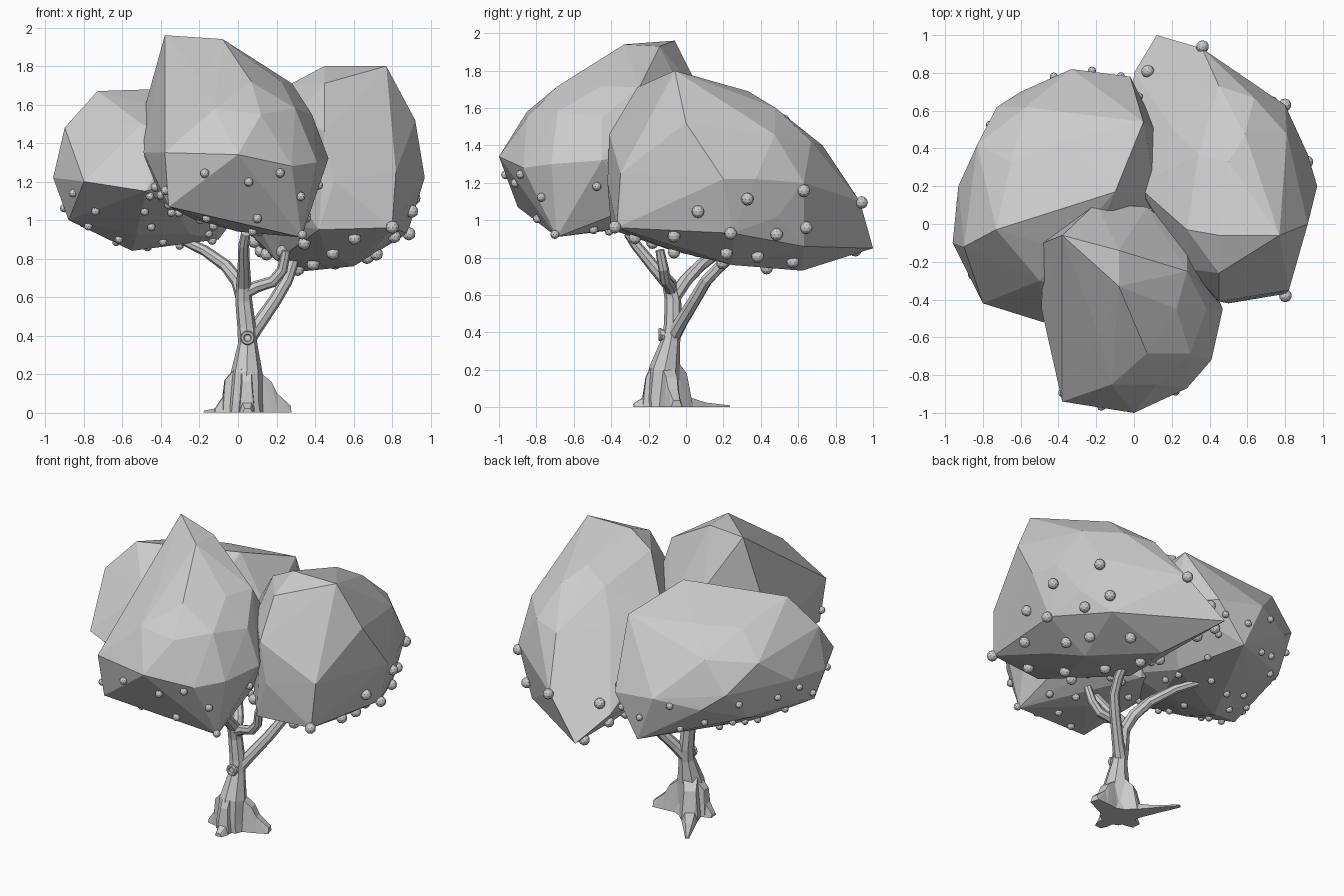
import bpy, bmesh, math, random
from mathutils import Vector
from mathutils.bvhtree import BVHTree

if "Cube" in bpy.data.objects:
    bpy.data.objects.remove(bpy.data.objects["Cube"])

random.seed(7)


def finish(bm, name):
    bmesh.ops.recalc_face_normals(bm, faces=bm.faces[:])
    me = bpy.data.meshes.new(name)
    bm.to_mesh(me)
    bm.free()
    ob = bpy.data.objects.new(name, me)
    bpy.context.collection.objects.link(ob)
    return ob


def add_hull(bm, pts):
    verts = [bm.verts.new(p) for p in pts]
    bmesh.ops.convex_hull(bm, input=verts)
    loose = [v for v in verts if v.is_valid and not v.link_faces]
    bmesh.ops.delete(bm, geom=loose, context='VERTS')


def crown(name, centre, radii, corners):
    """Faceted leaf mass: corner points rounded out by an inner ellipsoid."""
    corners = [Vector(c) for c in corners]
    ico = bmesh.new()
    bmesh.ops.create_icosphere(ico, subdivisions=2, radius=1)
    pts = [Vector([centre[i] + v.co[i] * radii[i] for i in range(3)]) for v in ico.verts]
    ico.free()
    pts = [p for p in pts if min((p - c).length for c in corners) > 0.16]
    bm = bmesh.new()
    add_hull(bm, corners + pts)
    bmesh.ops.recalc_face_normals(bm, faces=bm.faces[:])
    tree = BVHTree.FromBMesh(bm)
    finish(bm, name)
    return tree


def tube(name, path, radii, sides=8):
    """Tapered limb swept along a path with flat sides."""
    path = [Vector(p) for p in path]
    bm = bmesh.new()
    rings = []
    for i, p in enumerate(path):
        t = (path[min(i + 1, len(path) - 1)] - path[max(i - 1, 0)]).normalized()
        if i == 0 and p.z == 0:
            t = Vector((0, 0, 1))
        u = Vector((0, 1, 0)).cross(t).normalized()
        w = t.cross(u)
        rings.append([bm.verts.new(p + radii[i] * (u * math.cos(a) + w * math.sin(a)))
                      for a in (math.tau * k / sides for k in range(sides))])
    for r0, r1 in zip(rings, rings[1:]):
        for k in range(sides):
            j = (k + 1) % sides
            bm.faces.new((r0[k], r0[j], r1[j], r1[k]))
    bm.faces.new(rings[0])
    bm.faces.new(rings[-1])
    return finish(bm, name)


# leaf crowns
front = crown("front_crown", (0, -0.45, 1.36), (0.43, 0.47, 0.42), [
    (-.38, -.06, 1.96), (-.08, -.33, 1.94), (-.08, -.14, 1.93), (.28, -.25, 1.71), (.28, -.08, 1.45),
    (.07, .09, 1.45), (-.2, .11, 1.62), (-.48, -.1, 1.6), (-.49, -.45, 1.35),
    (-.44, -.05, 1.15), (-.36, -.9, 1.07), (-.38, -.94, 1.35), (0, -1, 1.34),
    (.28, -.87, 1.28), (.47, -.45, 1.32), (.41, -.72, 1.3), (.33, -.69, .91),
    (0, -.45, .94), (.31, -.2, 1.1), (-.12, -.85, 1.58), (-.1, -.05, 1.0)])
right = crown("right_crown", (0.52, 0.2, 1.22), (0.42, 0.55, 0.45), [
    (.45, -.06, 1.8), (.77, -.06, 1.8), (.28, -.03, 1.71), (.45, -.26, 1.71), (.92, 0, 1.52),
    (.97, .2, 1.22), (.88, .25, .93), (.82, -.35, 1.25), (.5, -.42, 1.2), (.45, -.41, 1.46),
    (.8, -.37, .96), (.42, -.4, .95), (.6, .25, .76), (.3, .62, .73), (.28, -.25, 1.15),
    (.3, -.24, 1.54), (.2, .2, .79), (.12, 1, .85), (.36, .93, 1.1), (.8, .63, 1.2), (.02, .2, 1.4),
    (.5, .33, 1.69), (.45, .73, 1.4), (0, .8, 1.0), (-.02, .42, 1.2), (.7, .63, .86)])
left = crown("left_crown", (-0.45, 0.15, 1.25), (0.47, 0.58, 0.38), [
    (-.33, .82, 1.2), (-.02, .78, 1.15), (.12, .5, 1.2), (-.6, .7, 1.15),
    (-.83, .42, 1.42), (-.93, .2, 1.25), (-.96, -.1, 1.22), (-.9, -.12, 1.48),
    (-.8, -.42, 1.2), (-.48, -.52, 1.15), (-.88, -.1, 1.0), (-.55, .1, .84),
    (-.2, .8, .89), (-.1, .3, .9), (.05, 0, 1.3), (-.1, .17, 1.69),
    (.05, .54, 1.56), (-.48, .09, 1.66), (-.5, -.3, 1.5), (-.73, -.03, 1.67), (.12, .15, 1.35)])


def inside(tree, p):
    co, n, _, _ = tree.find_nearest(p)
    return (p - co).dot(n) < 0


# fruit scattered over the undersides
def fruit(name, tree, others, centre, radius, count, top, gap):
    bm = bmesh.new()
    placed = []
    for _ in range(3000):
        if len(placed) >= count:
            break
        d = Vector([random.gauss(0, 1) for _ in range(3)]).normalized()
        hit, n, _, _ = tree.ray_cast(Vector(centre), d)
        if hit is None or hit.z > top or any(inside(o, hit) for o in others):
            continue
        p = hit + n * radius * 0.3
        if max(abs(p.x), abs(p.y)) + radius > 1.0 or any((p - q).length < gap for q in placed):
            continue
        placed.append(p)
        res = bmesh.ops.create_icosphere(bm, subdivisions=2, radius=radius)
        bmesh.ops.translate(bm, verts=res["verts"], vec=p)
    finish(bm, name)


fruit("front_fruit", front, [right, left], (0, -.45, 1.36), .024, 22, 1.25, .16)
fruit("right_fruit", right, [front, left], (.52, .2, 1.22), .034, 26, 1.18, .17)
fruit("left_fruit", left, [front, right], (-.45, .15, 1.25), .022, 32, 1.18, .13)

# trunk and branches
tube("trunk", [(.04, -.11, 0), (.04, -.12, .06), (.045, -.115, .2), (.05, -.08, .36), (.045, -.07, .44),
               (.03, -.07, .58), (.03, -.09, .66), (.03, -.18, .76), (.03, -.27, .87), (.04, -.31, .93)],
     [.105, .095, .084, .05, .048, .044, .04, .032, .028, .024])
tube("left_branch", [(.03, -.07, .58), (0, 0, .68), (-.06, .08, .76), (-.17, .19, .84), (-.34, .31, .92)],
     [.038, .036, .032, .028, .022])
tube("right_branch", [(.03, -.08, .62), (.1, -.09, .655), (.18, -.11, .68), (.23, -.12, .74), (.25, -.14, .84)],
     [.034, .031, .03, .028, .024])
tube("low_branch", [(.05, -.07, .38), (.1, -.03, .45), (.19, .05, .58), (.25, .11, .68), (.28, .19, .76), (.29, .25, .81)],
     [.042, .037, .034, .032, .03, .028])

# knot: short stub with a raised rim
tube("knot_stub", [(.05, -.06, .37), (.05, -.11, .385), (.05, -.135, .388)], [.034, .034, .03])
bm = bmesh.new()
major, minor, n, m = .027, .011, 10, 6
grid = [[bm.verts.new((.05 + (major + minor * math.cos(b)) * math.cos(a), -.138 + minor * math.sin(b),
                       .388 + (major + minor * math.cos(b)) * math.sin(a)))
         for b in (math.tau * j / m for j in range(m))] for a in (math.tau * i / n for i in range(n))]
for i in range(n):
    for j in range(m):
        a, b = grid[i], grid[(i + 1) % n]
        bm.faces.new((a[j], b[j], b[(j + 1) % m], a[(j + 1) % m]))
finish(bm, "knot_rim")


# flared roots: stepped wedges given as (distance, height, half width)
def root(name, tip, steps):
    base = Vector((.04, -.11, 0))
    d = Vector((tip[0], tip[1], 0)) - base
    side = Vector((-d.y, d.x, 0)).normalized()
    bm = bmesh.new()
    for (f0, h0, w0), (f1, h1, w1) in zip(steps, steps[1:]):
        pts = []
        for f, h, w in ((f0, h0, w0), (f1, h1, w1)):
            c = base + d * f
            for s in (-1, 1):
                pts += [c + side * w * s, c + side * w * .6 * s + Vector((0, 0, h))]
        add_hull(bm, pts)
    finish(bm, name)


root("front_root", (.05, -.28), [(0, .34, .06), (.5, .2, .042), (.62, .16, .04), (.72, .05, .04), (1, .02, .025)])
root("right_root", (.27, -.05), [(0, .3, .07), (.33, .2, .055), (.55, .16, .05), (.68, .1, .045), (1, .035, .03)])
root("back_left_root", (-.17, .23), [(0, .3, .08), (.28, .18, .06), (.36, .05, .05), (.6, .025, .035), (1, .01, .012)])
root("left_root", (-.12, -.12), [(0, .3, .07), (.45, .21, .05), (.68, .17, .045), (.75, .08, .04), (1, .02, .03)])
